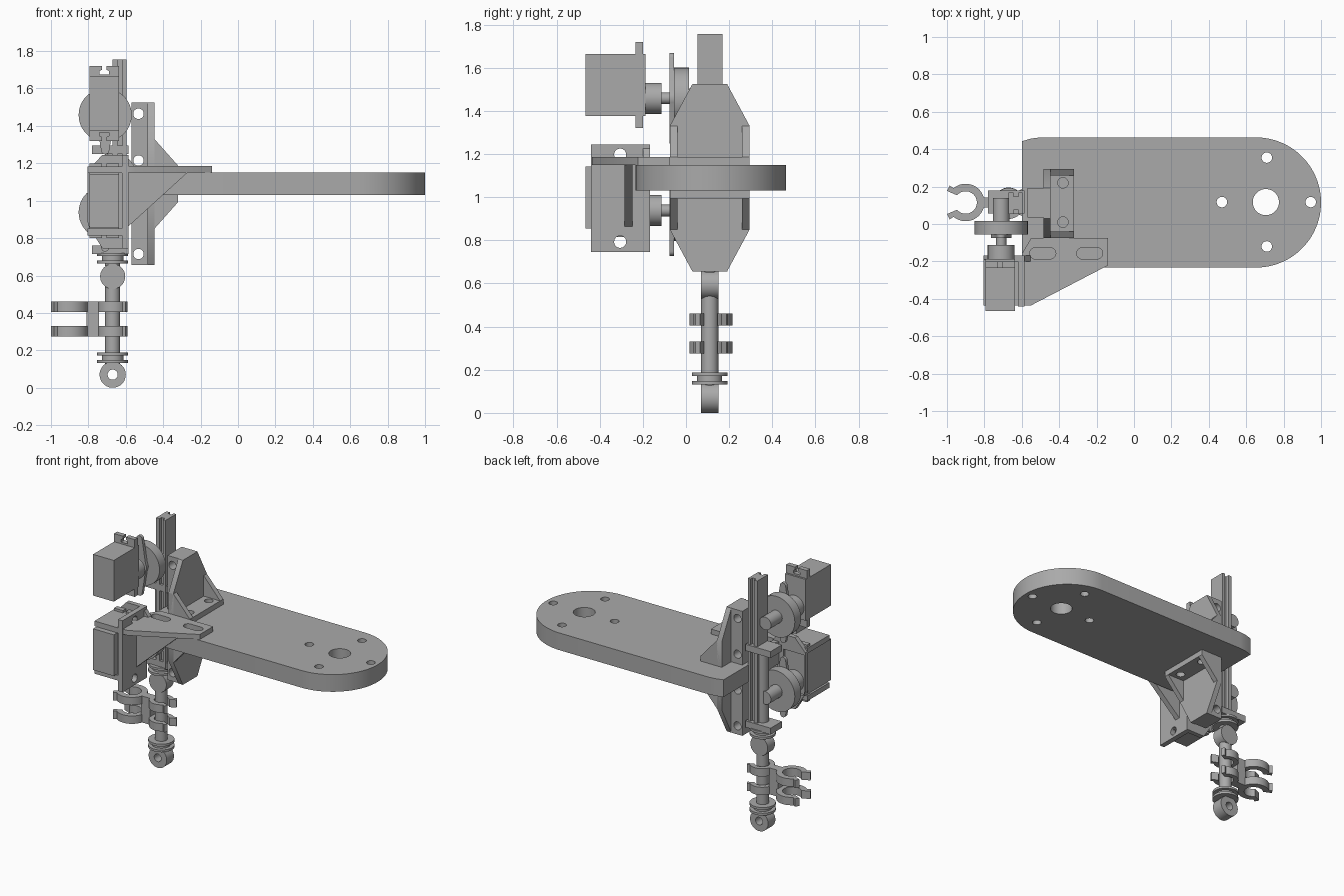
import bpy, bmesh
from math import sin, cos, pi, radians

if "Cube" in bpy.data.objects:
    bpy.data.objects.remove(bpy.data.objects["Cube"])

grey = bpy.data.materials.new("plain grey")
grey.diffuse_color = (0.4, 0.4, 0.4, 1)
grey.use_nodes = True
grey.node_tree.nodes["Principled BSDF"].inputs["Base Color"].default_value = grey.diffuse_color

# local (u, v, w) -> world, w being the extrusion direction
MAPS = {'x': lambda u, v, w: (w, u, v),
        'y': lambda u, v, w: (u, w, v),
        'z': lambda u, v, w: (u, v, w)}


def solid(name, axis, lo, hi, *loops):
    """Extrude a flat outline (further loops are holes) along an axis."""
    cu = bpy.data.curves.new(name, 'CURVE')
    cu.dimensions, cu.fill_mode, cu.extrude = '2D', 'BOTH', (hi - lo) / 2
    for pts in loops:
        sp = cu.splines.new('POLY')
        sp.points.add(len(pts) - 1)
        for p, (u, v) in zip(sp.points, pts):
            p.co = (u, v, 0, 1)
        sp.use_cyclic_u = True
    tmp = bpy.data.objects.new(name + "_outline", cu)
    bpy.context.collection.objects.link(tmp)
    dg = bpy.context.evaluated_depsgraph_get()
    me = bpy.data.meshes.new_from_object(tmp.evaluated_get(dg))
    bpy.data.objects.remove(tmp)
    bm = bmesh.new()
    bm.from_mesh(me)
    for v in bm.verts:
        v.co = MAPS[axis](v.co.x, v.co.y, v.co.z + (lo + hi) / 2)
    bmesh.ops.remove_doubles(bm, verts=bm.verts, dist=1e-5)
    bmesh.ops.recalc_face_normals(bm, faces=bm.faces)
    bm.to_mesh(me)
    bm.free()
    me.materials.clear()
    me.materials.append(grey)
    ob = bpy.data.objects.new(name, me)
    bpy.context.collection.objects.link(ob)
    bpy.ops.object.select_all(action='DESELECT')
    ob.select_set(True)
    bpy.context.view_layer.objects.active = ob
    bpy.ops.object.shade_smooth_by_angle(angle=radians(30))
    return ob


def arc(cx, cy, r, a0, a1, n=24):
    return [(cx + r * cos(radians(a0 + (a1 - a0) * i / n)),
             cy + r * sin(radians(a0 + (a1 - a0) * i / n))) for i in range(n + 1)]


def circle(cx, cy, r, n=40):
    return arc(cx, cy, r, 0, 360, n)[:-1]


def rect(u0, u1, v0, v1):
    return [(u0, v0), (u1, v0), (u1, v1), (u0, v1)]


def slot(cx, cy, half, r):
    return arc(cx + half, cy, r, -90, 90, 12) + arc(cx - half, cy, r, 90, 270, 12)


def box(name, x0, x1, y0, y1, z0, z1):
    return solid(name, 'z', z0, z1, rect(x0, x1, y0, y1))


# Main arm plate
holes = [circle(x, y, r) for x, y, r in
         [(.705, .117, .07), (.47, .117, .028), (.945, .117, .028),
          (.71, .355, .028), (.71, -.12, .028)]]
solid("arm_plate", 'z', 1.03, 1.15,
      arc(.652, .115, .348, -90, 90, 48) + [(-.5, .463), (-.55, .457), (-.6, .442),
      (-.6, -.212), (-.55, -.227), (-.5, -.233)], *holes)

# Rail brackets, above and below the arm plate
for tag, s in (("upper", 1), ("lower", -1)):
    z = lambda h: 1.09 + s * h
    lo_hi = lambda a, b: sorted((z(a), z(b)))
    solid(f"{tag}_bracket_back", 'x', -.484, -.447,
          [(-.075, z(.06)), (.295, z(.06)), (.295, z(.24)), (.19, z(.435)),
           (.03, z(.435)), (-.075, z(.24))])
    solid(f"{tag}_bracket_foot", 'z', *lo_hi(.06, .097), rect(-.46, -.32, -.075, .295),
          circle(-.38, .22, .028), circle(-.38, .01, .028))
    for side, y in (("front", -.075), ("rear", .26)):
        solid(f"{tag}_gusset_{side}", 'y', y, y + .035,
              [(-.484, z(.06)), (-.32, z(.06)), (-.32, z(.097)),
               (-.447, z(.24)), (-.484, z(.24))])
    solid(f"{tag}_rail_holder", 'y', .035, .192,
          rect(-.57, -.45, *lo_hi(.06, .435)),
          circle(-.532, z(.375), .028), circle(-.532, z(.125), .028))

# Grooved sliding rail and its clamps
g = .022
solid("slide_rail", 'z', .72, 1.755,
      [(-.67, .053), (-.645, .053), (-.645, .053 + g), (-.617, .053 + g), (-.617, .053),
       (-.597, .053), (-.597, .169), (-.617, .169), (-.617, .169 - g),
       (-.645, .169 - g), (-.645, .169), (-.67, .169)])
for tag, z0 in (("upper", 1.25), ("lower", .715)):
    box(f"{tag}_rail_clamp", -.78, -.585, .055, .18, z0, z0 + .045)

# Servos with drive wheels
for tag, z in (("upper", 1.458), ("lower", .938)):
    x = -.715
    box(f"{tag}_servo_body", x - .08, x + .08, -.465, -.187, z - .083, z + .205)
    half = []
    for s, e in ((1, z + .262), (-1, z - .138)):
        half += [(x + s * .08, e), (x + s * .012, e), (x + s * .012, e - s * .02),
                 (x + s * .025, e - s * .027), (x + s * .025, e - s * .045),
                 (x - s * .025, e - s * .045), (x - s * .025, e - s * .027),
                 (x - s * .012, e - s * .02), (x - s * .012, e), (x - s * .08, e)]
    solid(f"{tag}_servo_flange", 'y', -.234, -.2, half)
    for part, r, y0, y1 in (("servo_hub", .072, -.187, -.113), ("servo_shaft", .027, -.113, -.07),
                            ("drive_wheel", .142, -.055, .015), ("wheel_axle", .045, .015, .14)):
        solid(f"{tag}_{part}", 'y', y0, y1, circle(x + .005, z, r, 48))
    solid(f"{tag}_servo_horn", 'y', -.076, -.055,
          arc(x + .005, z + .188, .022, 0, 180, 10) + arc(x + .005, z, .055, 150, 210, 6)
          + arc(x + .005, z - .188, .022, 180, 360, 10) + arc(x + .005, z, .055, -30, 30, 6))

# Bracket carrying the lower servo
solid("servo_bracket_top", 'z', 1.15, 1.185,
      [(-.6, -.435), (-.55, -.435), (-.14, -.222), (-.14, -.075), (-.55, -.075), (-.6, -.16)],
      slot(-.488, -.157, .04, .03), slot(-.237, -.157, .04, .03))
solid("servo_bracket_wall", 'x', -.62, -.585, rect(-.44, -.168, .745, 1.245),
      circle(-.305, 1.197, .028), circle(-.305, .793, .028))
solid("servo_bracket_gusset", 'y', -.285, -.247, [(-.6, .85), (-.27, 1.15), (-.6, 1.15)])
solid("servo_bracket_face", 'y', -.2, -.168,
      [(-.805, .89), (-.725, .745), (-.6, .745), (-.6, 1.245), (-.725, 1.245), (-.805, 1.16)],
      rect(-.795, -.635, .856, 1.142))
for tag, z0 in (("upper", 1.147), ("lower", .815)):
    box(f"servo_bracket_shelf_{tag}", -.805, -.6, -.435, -.19, z0, z0 + .036)
solid("servo_bracket_top_rib", 'y', -.2, -.168, [(-.6, 1.18), (-.55, 1.18), (-.6, 1.245)])

# Hanging rod with pulleys and eyes
X, Y = -.67, .11
solid("upper_rod", 'z', .65, 1.25, circle(X, Y, .04))
solid("lower_rod", 'z', .125, .56, circle(X, Y, .04))
solid("upper_eye", 'y', Y - .04, Y + .04, circle(X, .595, .067))
solid("lower_eye", 'y', Y - .04, Y + .04, circle(X, .07, .07), circle(X, .07, .027))
for tag, z in (("upper", .692), ("lower", .16)):
    solid(f"{tag}_pulley_core", 'z', z - .02, z + .02, circle(X, Y, .058))
    for end, dz in (("bottom", -.02), ("top", .02)):
        solid(f"{tag}_pulley_{end}", 'z', z + dz - .008, z + dz + .008, circle(X, Y, .083))


# Spring clips on the rod
def clip(name, cx, d, s, z0):
    pts = arc(0, 0, 1, 50, 310, 36) + [(.85, -.9), (1, -.62)] \
        + arc(0, 0, .6, 320, 40, 36) + [(1, .62), (.85, .9)]
    solid(name, 'z', z0, z0 + .055, [(cx + d * s * u, .115 + s * v) for u, v in pts])


for tag, z0 in (("upper", .405), ("lower", .275)):
    clip(f"{tag}_outer_clip", -.9, -1, .1, z0)
    clip(f"{tag}_rod_clip", X, 1, .08, z0)
box("clip_bridge", -.81, -.742, .087, .143, .275, .46)
